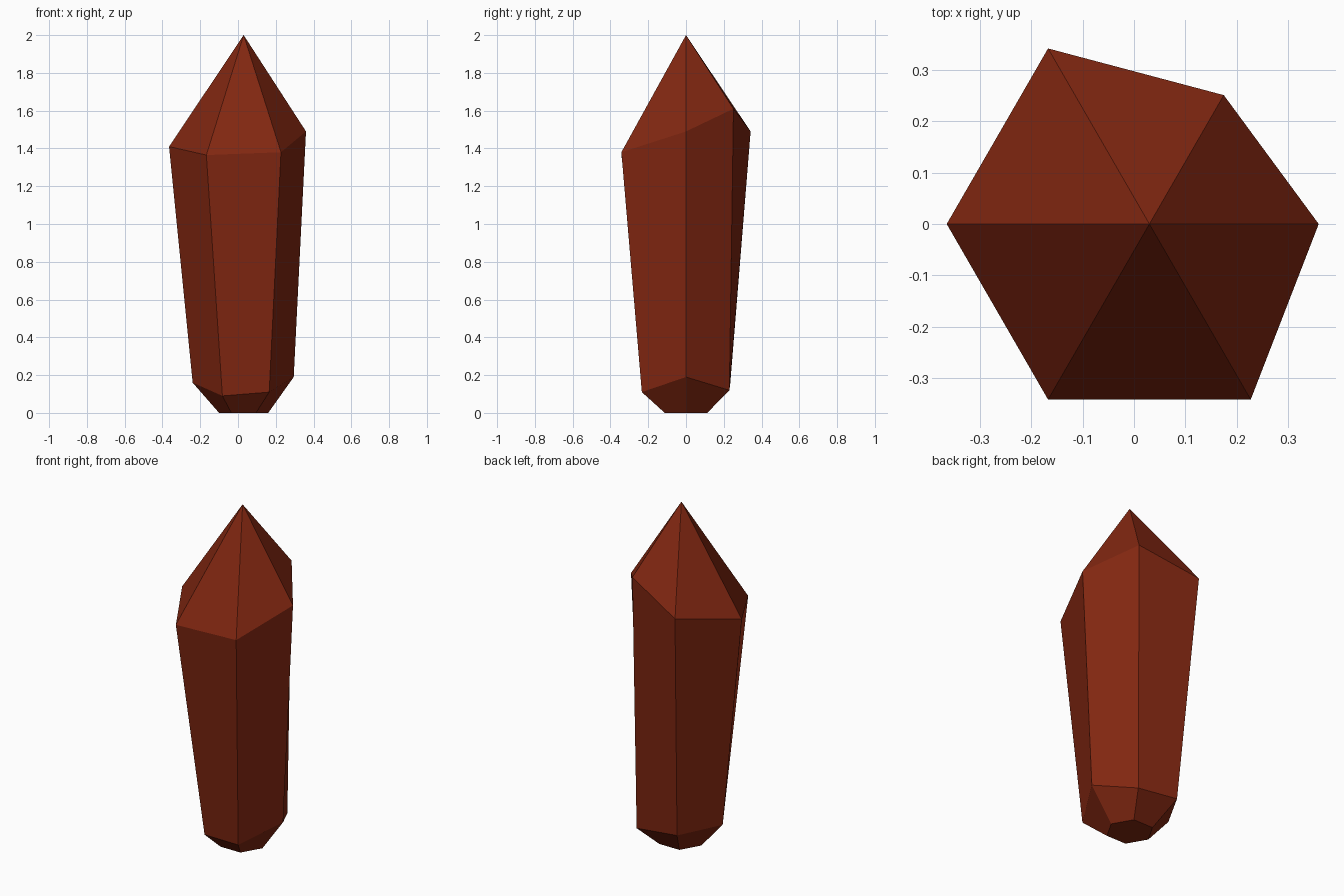
import bpy, bmesh, math

if "Cube" in bpy.data.objects:
    bpy.data.objects.remove(bpy.data.objects["Cube"])

# One flat colour for the whole crystal
mat = bpy.data.materials.new("dark_rust_red")
mat.diffuse_color = (0.22, 0.02, 0.0055, 1.0)
mat.use_nodes = True
mat.node_tree.nodes["Principled BSDF"].inputs["Base Color"].default_value = mat.diffuse_color

AXIS_X = 0.03  # the crystal's axis sits slightly off centre

# (radius, height) per corner, counter-clockwise from +x in 60 degree steps
foot = [(0.13, 0.0)] * 6
lower = [(0.265, 0.19), (0.265, 0.12), (0.27, 0.15),
         (0.27, 0.16), (0.225, 0.09), (0.27, 0.11)]
shoulder = [(0.33, 1.49), (0.29, 1.61), (0.395, 1.49),
            (0.395, 1.41), (0.395, 1.365), (0.395, 1.38)]

bm = bmesh.new()


def ring(corners):
    """Six-sided irregular ring of vertices around the axis."""
    verts = []
    for i, (r, z) in enumerate(corners):
        a = math.radians(60 * i)
        verts.append(bm.verts.new((AXIS_X + r * math.cos(a), r * math.sin(a), z)))
    return verts


rings = [ring(c) for c in (foot, lower, shoulder)]
tip = bm.verts.new((AXIS_X, 0, 2.0))

# Foot cap, bevelled base and long body
bm.faces.new(list(reversed(rings[0])))
for a, b in zip(rings, rings[1:]):
    for i in range(6):
        j = (i + 1) % 6
        bm.faces.new((a[i], a[j], b[j], b[i]))

# Pointed top
for i in range(6):
    bm.faces.new((rings[2][i], rings[2][(i + 1) % 6], tip))

bmesh.ops.recalc_face_normals(bm, faces=bm.faces)
mesh = bpy.data.meshes.new("crystal")
bm.to_mesh(mesh)
bm.free()
mesh.materials.append(mat)
crystal = bpy.data.objects.new("crystal", mesh)
bpy.context.collection.objects.link(crystal)
